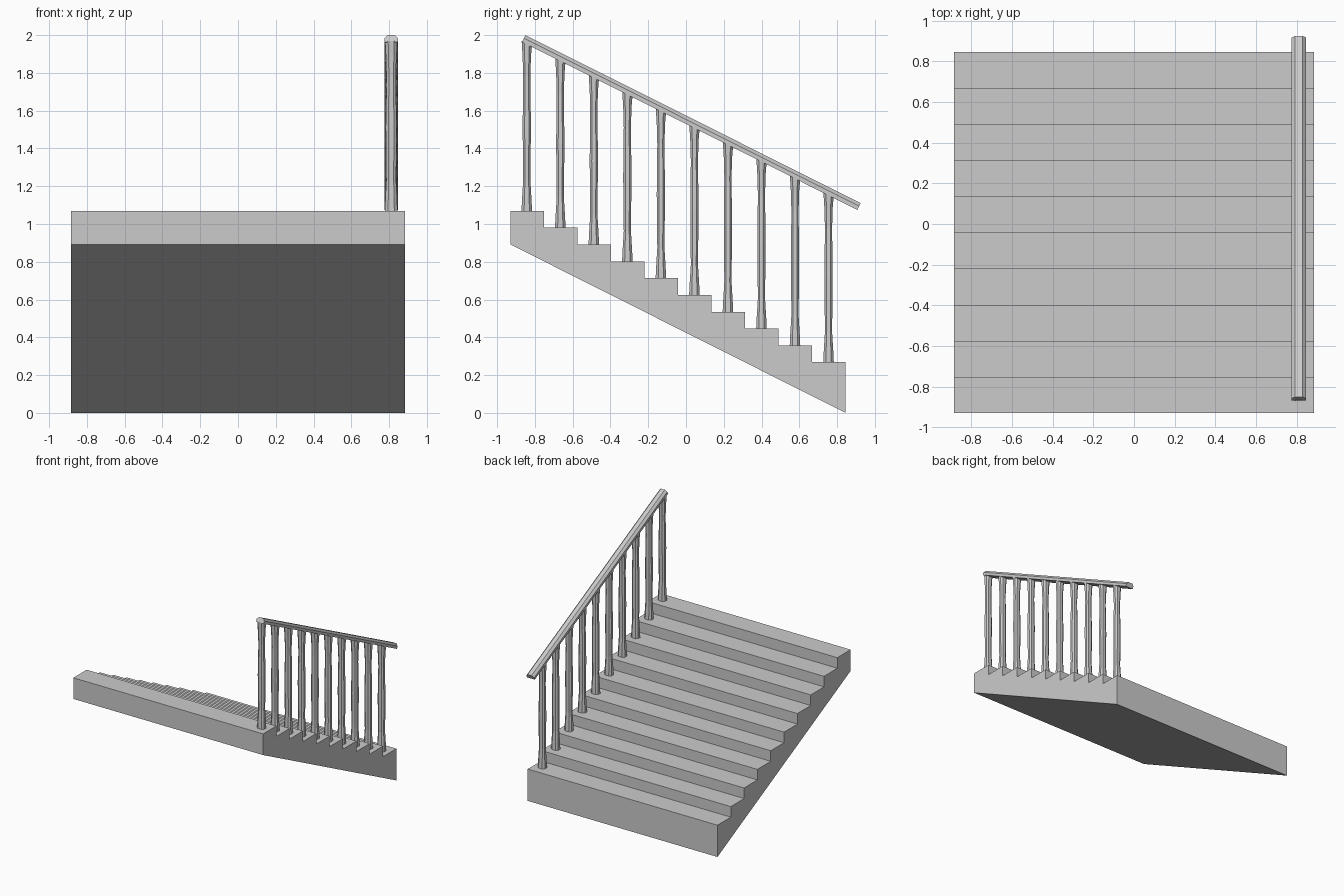
import bpy, bmesh

if "Cube" in bpy.data.objects:
    bpy.data.objects.remove(bpy.data.objects["Cube"])

STEPS, PITCH, RISE = 10, 0.1775, 0.0891
Y0, Z_TOP = -0.93, 1.07
RAIL_X, SLOPE = 0.811, -0.501


def mesh_object(name, rings):
    """Loft a closed solid through matching rings of points."""
    bm = bmesh.new()
    loops = [[bm.verts.new(p) for p in ring] for ring in rings]
    n = len(loops[0])
    for a, b in zip(loops, loops[1:]):
        for i in range(n):
            j = (i + 1) % n
            bm.faces.new((a[i], a[j], b[j], b[i]))
    bm.faces.new(loops[0][::-1])
    bm.faces.new(loops[-1])
    bmesh.ops.recalc_face_normals(bm, faces=bm.faces)
    me = bpy.data.meshes.new(name)
    bm.to_mesh(me)
    bm.free()
    ob = bpy.data.objects.new(name, me)
    bpy.context.collection.objects.link(ob)
    return ob


# Stair flight: stepped side profile with a sloping underside
profile = [(Y0, Z_TOP - 2 * RISE)]
for i in range(STEPS):
    z = Z_TOP - i * RISE
    profile += [(Y0 + i * PITCH, z), (Y0 + (i + 1) * PITCH, z)]
profile.append((Y0 + STEPS * PITCH, 0))
mesh_object("stair_flight", [[(x, y, z) for y, z in profile] for x in (-0.885, 0.885)])

# Handrail: chamfered section swept down the slope, ends cut square to it
section = [(-0.036, 0), (0.036, 0), (0.036, 0.022), (0.018, 0.04), (-0.018, 0.04), (-0.036, 0.022)]
mesh_object("handrail", [
    [(RAIL_X + u, y + v * 0.448, z + v * 0.894) for u, v in section]
    for y, z in ((-0.868, 1.964), (0.907, 1.075))])

# Balusters: octagonal posts (height fraction, half width x, half depth y)
shape = [(0, 0.033, 0.028), (0.07, 0.031, 0.025), (0.18, 0.026, 0.019), (0.5, 0.029, 0.022),
         (0.8, 0.024, 0.019), (0.92, 0.028, 0.022), (1, 0.032, 0.027)]
corners = [(1, .5), (.5, 1), (-.5, 1), (-1, .5), (-1, -.5), (-.5, -1), (.5, -1), (1, -.5)]
for i in range(STEPS):
    yc, zb = -0.843 + i * PITCH, Z_TOP - i * RISE
    height = 1.964 + SLOPE * (yc + 0.868) - zb + 0.004
    rings = []
    for t, hx, hy in shape:
        # only the topmost ring follows the slope of the rail
        shear = SLOPE if t == 1 else 0
        rings.append([(RAIL_X + a * hx, yc + b * hy, zb + t * height + b * hy * shear)
                      for a, b in corners])
    mesh_object(f"baluster_{i + 1}", rings)
